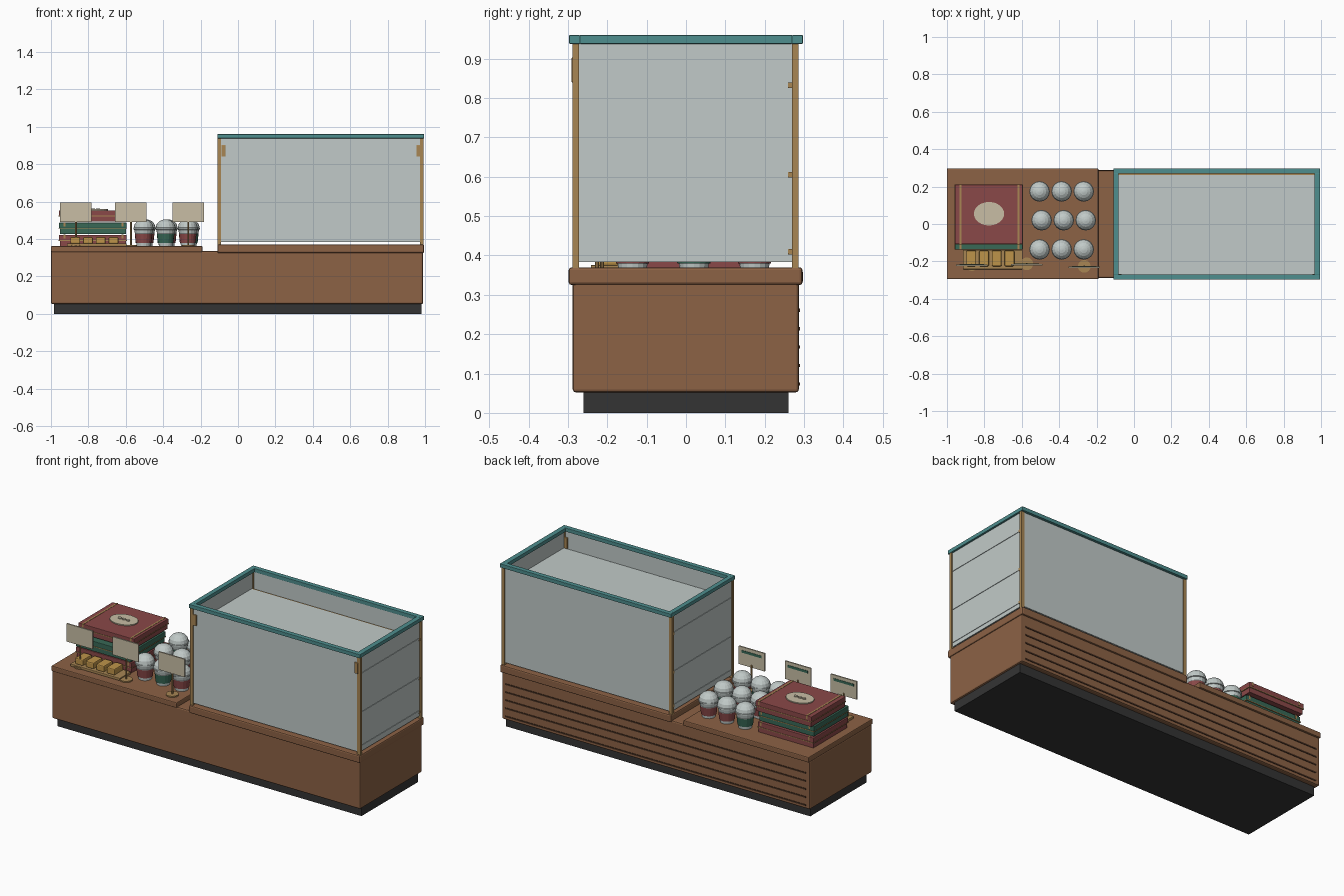
import bpy, bmesh, math

if "Cube" in bpy.data.objects:
    bpy.data.objects.remove(bpy.data.objects["Cube"], do_unlink=True)


def material(name, rgb):
    lin = [((c / 255 + 0.055) / 1.055) ** 2.4 for c in rgb] + [1]
    m = bpy.data.materials.new(name)
    m.use_nodes = True
    m.diffuse_color = lin
    bsdf = next(n for n in m.node_tree.nodes if n.type == "BSDF_PRINCIPLED")
    bsdf.inputs["Base Color"].default_value = lin
    return m


WOOD = material("brown wood", (140, 98, 69))
GROOVE = material("dark brown", (72, 48, 34))
BASE = material("charcoal", (52, 52, 52))
GLASS = material("pale glass", (193, 202, 200))
TEAL = material("teal", (78, 142, 142))
BRASS = material("brass", (168, 134, 84))
RED = material("dusty red", (138, 72, 72))
GREEN = material("dark green", (56, 104, 86))
CREAM = material("cream", (200, 190, 165))
PASTRY = material("golden pastry", (190, 148, 74))


def finish(bm, name, mats):
    me = bpy.data.meshes.new(name)
    bm.to_mesh(me)
    bm.free()
    ob = bpy.data.objects.new(name, me)
    bpy.context.collection.objects.link(ob)
    for m in mats:
        me.materials.append(m)
    return ob


def box(name, x, y, z, mat, bevel=0):
    """Box given by its (low, high) extent on each axis."""
    bm = bmesh.new()
    bmesh.ops.create_cube(bm, size=1)
    for v in bm.verts:
        for i, (lo, hi) in enumerate((x, y, z)):
            v.co[i] = (lo + hi) / 2 + v.co[i] * (hi - lo)
    ob = finish(bm, name, [mat])
    if bevel:
        mod = ob.modifiers.new("Bevel", "BEVEL")
        mod.width, mod.segments = bevel, 2
    return ob


def around(c, half):
    return (c - half, c + half)


def disc(name, x, y, z, rx, ry, depth, mat, sides=24):
    bm = bmesh.new()
    bmesh.ops.create_cone(bm, cap_ends=True, segments=sides, radius1=1, radius2=1, depth=1)
    for v in bm.verts:
        v.co = (x + v.co.x * rx, y + v.co.y * ry, z + (v.co.z + 0.5) * depth)
    return finish(bm, name, [mat])


def lathe(name, x, y, z, profile, mats, sides=16):
    """Revolve (radius, height, material index) points around a vertical axis."""
    bm = bmesh.new()
    rings = [[bm.verts.new((x + r * math.cos(math.tau * i / sides),
                            y + r * math.sin(math.tau * i / sides), z + h))
              for i in range(sides)] for r, h, _ in profile]
    for k in range(len(rings) - 1):
        a, b = rings[k], rings[k + 1]
        for i in range(sides):
            j = (i + 1) % sides
            bm.faces.new((a[i], a[j], b[j], b[i])).material_index = profile[k][2]
    bm.faces.new(rings[0][::-1]).material_index = profile[0][2]
    bm.faces.new(rings[-1]).material_index = profile[-1][2]
    return finish(bm, name, mats)


# Counter
box("plinth", (-0.985, 0.98), (-0.26, 0.26), (0, 0.055), BASE)
box("counter_body", (-1, 0.99), (-0.288, 0.287), (0.052, 0.335), WOOD, 0.008)
box("display_top", (-1, -0.19), (-0.295, 0.297), (0.33, 0.362), WOOD, 0.005)
box("case_top", (-0.11, 0.995), (-0.298, 0.296), (0.325, 0.37), WOOD, 0.007)
for i in range(5):
    box("back_groove", (-0.975, 0.965), (0.28, 0.29), around(0.073 + 0.047 * i, 0.004), GROOVE)

# Glass case
X0, X1, Y0, Y1 = -0.11, 0.992, -0.288, 0.286
for x in ((X0, X0 + 0.02), (X1 - 0.02, X1)):
    for y in ((Y0, Y0 + 0.016), (Y1 - 0.016, Y1)):
        box("corner_post", x, y, (0.365, 0.94), BRASS)
for y in ((Y0 + 0.004, Y0 + 0.012), (Y1 - 0.012, Y1 - 0.004)):
    box("long_pane", (X0 + 0.02, X1 - 0.02), y, (0.383, 0.94), GLASS)
for x in ((X0 + 0.008, X0 + 0.014), (X1 - 0.014, X1 - 0.008)):
    box("end_pane", x, (Y0 + 0.012, Y1 - 0.012), (0.383, 0.94), GLASS)
for z in (0.412, 0.607, 0.834):
    box("glass_shelf", (X0 + 0.005, X1 - 0.005), (-0.27, 0.262), around(z, 0.006), GLASS)
    box("shelf_rail", (X0 + 0.004, X1 - 0.004), (0.259, 0.27), around(z - 0.002, 0.007), BRASS)
for y in ((-0.297, -0.269), (0.269, 0.297)):
    box("long_rim", (X0, 0.995), y, (0.938, 0.96), TEAL, 0.002)
for x in ((X0, X0 + 0.028), (0.965, 0.995)):
    box("end_rim", x, (-0.27, 0.27), (0.938, 0.96), TEAL, 0.002)
for x in (-0.078, 0.966):
    box("pane_hinge", around(x, 0.011), (-0.291, -0.268), (0.84, 0.903), BRASS, 0.002)

# Stacked gift boxes with ribbons and an oval label
for z, y0, y1, mat in ((0.362, -0.13, 0.19, RED), (0.427, -0.136, 0.185, GREEN),
                       (0.493, -0.108, 0.21, RED)):
    box("gift_box", (-0.953, -0.6), (y0 + 0.004, y1 - 0.004), (z, z + 0.04), mat)
    box("gift_lid", (-0.957, -0.596), (y0, y1), (z + 0.03, z + 0.06), mat, 0.003)
    box("lid_trim", (-0.9585, -0.5945), (y0 - 0.0015, y1 + 0.0015), around(z + 0.03, 0.002), BRASS)
    for x in (-0.927, -0.617):
        box("ribbon", around(x, 0.005), (y0 - 0.001, y1 + 0.001), (z + 0.04, z + 0.0615), BRASS)
disc("oval_label", -0.775, 0.055, 0.552, 0.081, 0.063, 0.007, CREAM)
for i in (-1, 0, 1):
    disc("label_bead", -0.775 + 0.027 * i, 0.055, 0.558, 0.012, 0.009, 0.006, CREAM, 10)

# Domed cups, three by three, with sleeves in two colours
for row, y in enumerate((-0.136, 0.02, 0.174)):
    for col in range(3):
        x = -0.505 + 0.118 * col + (0.011 if row == 1 else 0)
        sleeve = GREEN if (col - row) % 3 == 1 else RED
        cup = [(0.036, 0, 0), (0.038, 0.018, 1), (0.042, 0.018, 1), (0.047, 0.066, 0),
               (0.046, 0.068, 0), (0.05, 0.088, 0), (0.055, 0.09, 0), (0.055, 0.098, 0)]
        dome = [(0.053 * math.cos(a), 0.099 + 0.045 * math.sin(a), 0)
                for a in (math.radians(d) for d in (0, 25, 48, 68, 84))]
        lathe("domed_cup", x, y, 0.361, cup + dome, [GLASS, sleeve])

# Pastry tray
box("pastry_tray", (-0.915, -0.595), (-0.242, -0.138), (0.361, 0.376), BRASS, 0.003)
for i in range(4):
    box("pastry_bar", around(-0.87 + 0.068 * i, 0.026), (-0.226, -0.142), (0.374, 0.41), PASTRY, 0.006)

# Price signs on little stands
for x, y in ((-0.867, -0.217), (-0.573, -0.213), (-0.266, -0.226)):
    disc("sign_foot", x, y, 0.361, 0.034, 0.034, 0.008, BRASS)
    disc("sign_rod", x, y, 0.365, 0.005, 0.005, 0.14, BRASS, 8)
    box("sign_plate", around(x, 0.084), around(y - 0.004, 0.004), (0.49, 0.595), CREAM)
    box("sign_stripe", around(x, 0.065), (y, y + 0.002), (0.562, 0.576), GREEN)
